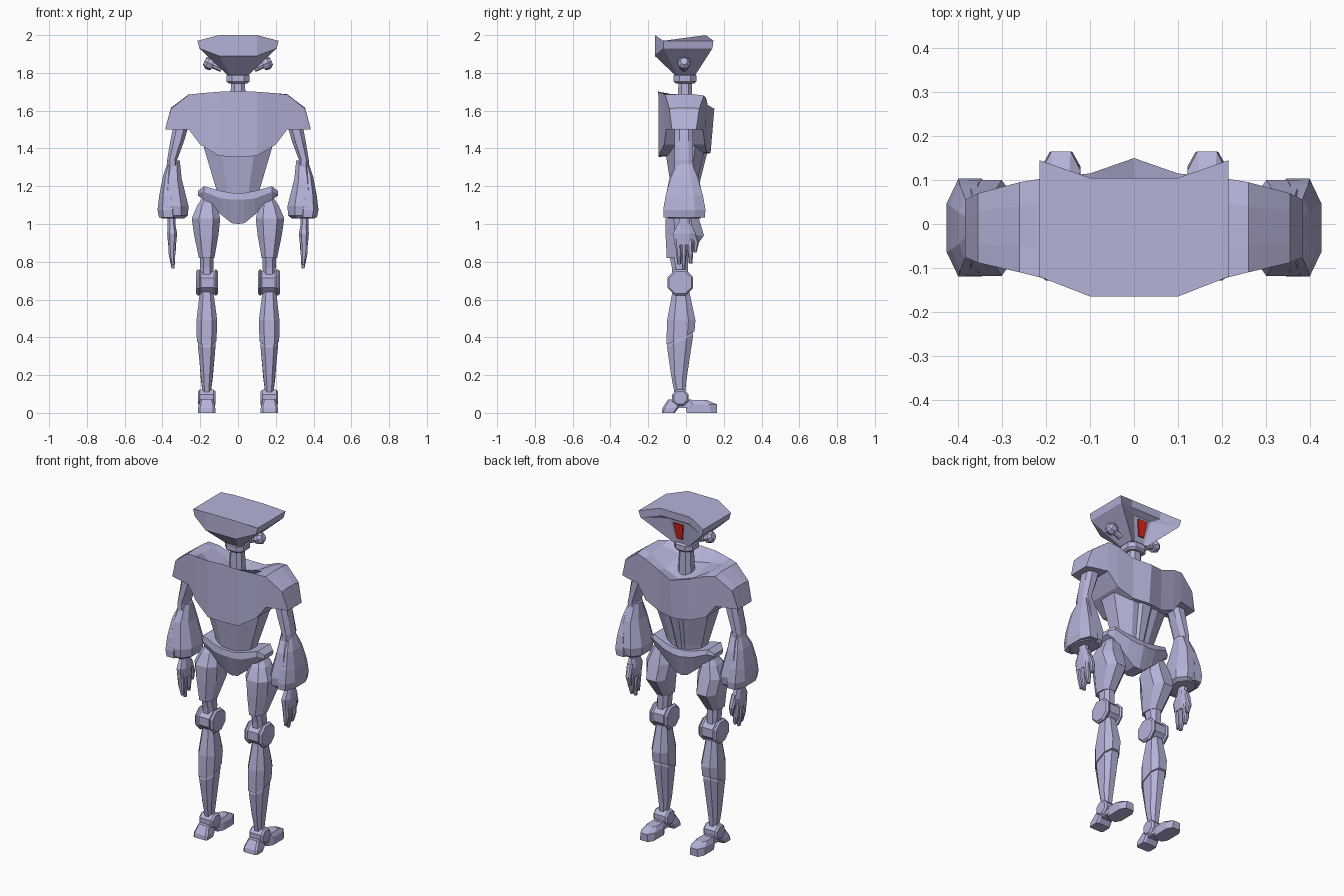
import bpy, bmesh, math
from mathutils import Vector


def material(name, rgb):
    m = bpy.data.materials.new(name)
    m.diffuse_color = (*rgb, 1)
    return m


LAVENDER = material("lavender_metal", (0.46, 0.45, 0.69))
RED = material("red_eye", (0.72, 0.02, 0.015))


def loft(name, rings, mirror=False, mat=LAVENDER):
    """Skin a stack of equal-length rings and cap both ends."""
    bm = bmesh.new()
    vs = [[bm.verts.new(p) for p in r] for r in rings]
    n = len(rings[0])
    for a, b in zip(vs, vs[1:]):
        for i in range(n):
            j = (i + 1) % n
            bm.faces.new((a[i], a[j], b[j], b[i]))
    bm.faces.new(vs[0])
    bm.faces.new(vs[-1])
    bmesh.ops.remove_doubles(bm, verts=bm.verts, dist=1e-4)
    bmesh.ops.recalc_face_normals(bm, faces=bm.faces)
    me = bpy.data.meshes.new(name)
    bm.to_mesh(me)
    bm.free()
    me.materials.append(mat)
    ob = bpy.data.objects.new(name, me)
    bpy.context.collection.objects.link(ob)
    if mirror:
        mod = ob.modifiers.new("mirror", 'MIRROR')
        mod.use_mirror_merge = False
    return ob


def ring(z, x0, x1, y0, y1, c=0.25, slope=0.0):
    """Chamfered rectangle at height z, tilted along y by slope."""
    cx, cy = (x1 - x0) * c, (y1 - y0) * c
    pts = [(x0 + cx, y0), (x1 - cx, y0), (x1, y0 + cy), (x1, y1 - cy),
           (x1 - cx, y1), (x0 + cx, y1), (x0, y1 - cy), (x0, y0 + cy)]
    return [(x, y, z + slope * (y + 0.03)) for x, y in pts]


def across(stations):
    """Turn half-profile stations (x, [(y, z)...]) into rings from -x to +x."""
    full = [(-x, p) for x, p in reversed(stations) if x > 0] + stations
    return [[(x, y, z) for y, z in p] for x, p in full]


def disc(name, x0, x1, y, z, r, sides=8, bevel=0.01):
    """Bevelled joint disc with its axis along x."""
    def circle(x, rad):
        return [(x, y + rad * math.cos((i + .5) * math.tau / sides),
                 z + rad * math.sin((i + .5) * math.tau / sides)) for i in range(sides)]
    return loft(name, [circle(x0, r - bevel), circle(x0 + bevel, r),
                       circle(x1 - bevel, r), circle(x1, r - bevel)], True)


def sym(half):
    """Mirror a half outline given from back to front into a closed ring."""
    return half + [(-x, y, z) for x, y, z in reversed(half)]


# Head: wide flat crown, rim band, recessed face tapering to the neck
crown = sym([(.1, -.165, 2.0), (.215, -.12, 1.97), (.215, .145, 1.97), (.1, .105, 2.0)])
rim = sym([(.1, -.165, 1.89), (.205, -.12, 1.93), (.205, .14, 1.93), (.1, .103, 1.955)])
brow = sym([(.1, -.165, 1.89), (.205, -.12, 1.93), (.205, .14, 1.93), (.06, .07, 1.935)])
chin = sym([(.04, -.06, 1.79), (.058, -.045, 1.79), (.055, .05, 1.79), (.03, .045, 1.79)])
loft("head", [crown, rim, brow, chin])

# Eye: thin plate lying on the recessed face
eye = [(-.033, .0695, 1.92), (.033, .0695, 1.92), (.018, .055, 1.825), (-.018, .055, 1.825)]
loft("eye", [eye, [(x, y + .008, z) for x, y, z in eye]], mat=RED)

# Ear knobs: short tilted octagonal studs
axis = Vector((0.9, 0, 0.4)).normalized()
up = Vector((-0.4, 0, 0.9)).normalized()
studs = []
for d, r in ((-.07, .018), (-.02, .018), (-.02, .03), (-.005, .035), (.012, .035), (.03, .02)):
    c = Vector((.15, -.01, 1.85)) + axis * d
    studs.append([tuple(c + up * r * math.sin(a) + Vector((0, 1, 0)) * r * math.cos(a))
                  for a in (i * math.tau / 8 for i in range(8))])
loft("ear_knob", studs, True)

# Neck and collar
loft("neck", [ring(1.58, -.045, .045, -.045, .035), ring(1.76, -.036, .036, -.04, .03)])
loft("neck_collar", [ring(1.745, -.05, .05, -.055, .045), ring(1.755, -.062, .062, -.065, .055),
                     ring(1.785, -.062, .062, -.065, .055), ring(1.795, -.05, .05, -.055, .045)])

# Chest armour with sunken top and sloping shoulders
loft("chest", across([
    (0, [(-.147, 1.705), (-.09, 1.63), (.07, 1.59), (.15, 1.61), (.13, 1.375), (-.145, 1.355)]),
    (.1, [(-.147, 1.70), (-.09, 1.65), (.06, 1.62), (.115, 1.63), (.11, 1.38), (-.145, 1.36)]),
    (.2, [(-.125, 1.692), (-.06, 1.685), (.05, 1.68), (.105, 1.67), (.1, 1.42), (-.115, 1.42)]),
    (.26, [(-.11, 1.685), (-.05, 1.687), (.04, 1.687), (.095, 1.68), (.09, 1.50), (-.105, 1.50)]),
    (.355, [(-.088, 1.61), (-.045, 1.615), (.03, 1.615), (.07, 1.61), (.065, 1.50), (-.082, 1.50)]),
    (.385, [(-.075, 1.505), (-.04, 1.505), (.03, 1.505), (.055, 1.505), (.053, 1.5), (-.073, 1.5)]),
]))

# Waist: tapering trunk with a ridged centre panel
loft("waist", [ring(1.13, -.1, .1, -.07, .045), ring(1.2, -.12, .12, -.08, .055),
               ring(1.42, -.185, .185, -.115, .105)])
loft("belly_panel", [ring(1.15, -.03, .03, 0, .058), ring(1.2, -.035, .035, 0, .068),
                     ring(1.4, -.06, .06, 0, .118)])

# Pelvis: raised hip wings running down to a narrow point
loft("pelvis", across([
    (0, [(-.095, 1.165), (.07, 1.165), (.085, 1.13), (.045, 1.0), (-.055, 1.0), (-.1, 1.13)]),
    (.035, [(-.095, 1.165), (.07, 1.165), (.08, 1.13), (.04, 1.005), (-.05, 1.005), (-.1, 1.13)]),
    (.09, [(-.09, 1.175), (.065, 1.175), (.075, 1.14), (.04, 1.05), (-.055, 1.05), (-.095, 1.135)]),
    (.18, [(-.075, 1.2), (.05, 1.2), (.06, 1.175), (.04, 1.13), (-.06, 1.13), (-.08, 1.17)]),
    (.212, [(-.05, 1.175), (.03, 1.175), (.035, 1.165), (.025, 1.15), (-.04, 1.15), (-.05, 1.16)]),
]))

# Upper arm
arm = [(1.25, .31, .375), (1.34, .322, .375), (1.44, .285, .358), (1.56, .25, .335)]
loft("upper_arm", [ring(z, a, b, -.06, .038) for z, a, b in arm], True)

# Forearm: flared gauntlet with a lip, plus a raised outer plate
loft("forearm", [ring(1.03, .285, .405, -.095, .075), ring(1.045, .265, .418, -.112, .092),
                 ring(1.095, .262, .418, -.118, .1), ring(1.24, .298, .39, -.088, .068),
                 ring(1.335, .308, .368, -.045, .03)], True)
loft("forearm_plate", [ring(1.035, .32, .418, -.118, .1), ring(1.075, .32, .426, -.12, .103),
                       ring(1.15, .335, .417, -.108, .09), ring(1.25, .345, .398, -.08, .06),
                       ring(1.32, .345, .375, -.04, .03)], True)

# Wrist, palm and fingers
loft("wrist", [ring(.95, .328, .373, -.045, .025), ring(1.04, .332, .372, -.035, .02)], True)
loft("palm", [ring(.89, .328, .37, -.06, .035), ring(.95, .322, .375, -.068, .05),
              ring(1.0, .332, .37, -.045, .03)], True)
for name, y, dy, tip in (("rear_finger", -.045, .008, .785), ("middle_finger", -.012, .0, .765),
                         ("front_finger", .02, .004, .79)):
    loft(name, [ring(tip, .336, .352, y + dy - .009, y + dy + .009),
                ring(.84, .332, .367, y + dy - .014, y + dy + .014),
                ring(.92, .33, .37, y - .015, y + .015)], True)
loft("thumb", [ring(.85, .33, .35, .04, .056), ring(.9, .328, .36, .04, .068),
               ring(.97, .33, .365, .015, .045)], True)

# Thigh: armoured, bulging forward
loft("thigh", [ring(.82, .125, .207, -.102, .012), ring(.94, .104, .232, -.108, .095),
               ring(1.03, .094, .245, -.108, .068), ring(1.10, .112, .215, -.075, .045),
               ring(1.135, .13, .19, -.05, .03)], True)
loft("lower_thigh", [ring(.7, .135, .197, -.07, .01), ring(.77, .13, .2, -.075, .01),
                     ring(.84, .13, .2, -.09, .01)], True)

# Knee: two side discs around a core block
disc("knee_core", .115, .21, -.03, .69, .066)
disc("knee_outer_disc", .195, .223, -.03, .69, .074)
disc("knee_inner_disc", .105, .13, -.03, .69, .074)

# Shin: upper and lower shells split by a slanted groove
loft("upper_shin", [ring(.395, .114, .218, -.104, .045, slope=.47),
                    ring(.49, .11, .22, -.1, .05), ring(.64, .13, .202, -.072, .018)], True)
loft("lower_shin", [ring(.1, .145, .187, -.06, -.005), ring(.185, .134, .197, -.08, .002, slope=-.4),
                    ring(.38, .118, .213, -.1, .038, slope=.47),
                    ring(.41, .122, .209, -.092, .032, slope=.47)], True)

# Ankle and foot
disc("ankle", .12, .213, -.03, .08, .047)
loft("heel", [ring(0, .12, .212, -.128, -.06, .12), ring(.025, .12, .212, -.125, -.04, .12),
              ring(.07, .132, .2, -.095, -.02, .12)], True)
loft("arch", [ring(.025, .13, .202, -.08, .04, .1), ring(.07, .135, .197, -.08, .03, .1)], True)
loft("toe", [ring(0, .122, .21, .005, .163, .2), ring(.045, .122, .21, -.005, .165, .25),
             ring(.068, .135, .198, -.005, .11, .2)], True)
